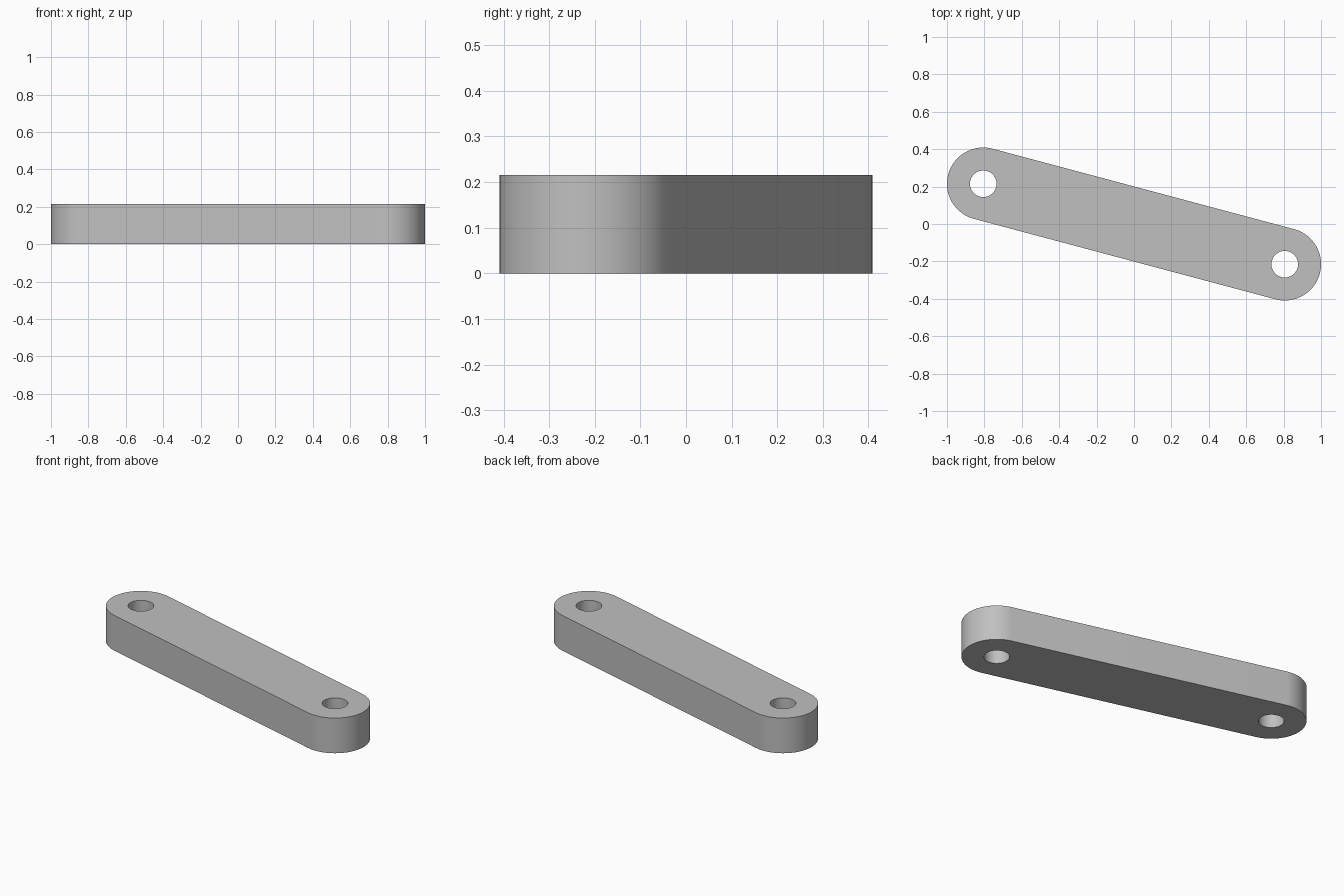
import bpy, bmesh
from math import atan2, cos, sin, pi, radians
from mathutils import Vector

cube = bpy.data.objects.get("Cube")
if cube:
    bpy.data.objects.remove(cube, do_unlink=True)

PIN = Vector((0.806, -0.215, 0))   # pin hole centre, mirrored through the origin
END_RADIUS, HOLE_RADIUS, HEIGHT = 0.194, 0.071, 0.215
STEPS = 48

grey = bpy.data.materials.new("plain grey")
grey.use_nodes = True
colour = (0.53, 0.53, 0.53, 1)
grey.diffuse_color = colour
grey.node_tree.nodes["Principled BSDF"].inputs["Base Color"].default_value = colour


def arc(centre, radius, start, sweep, count):
    """Evenly spaced points along an arc."""
    return [centre + radius * Vector((cos(start + sweep * i / count),
                                      sin(start + sweep * i / count), 0))
            for i in range(count)]


def add_loop(bm, points):
    verts = [bm.verts.new(p) for p in points]
    return [bm.edges.new((v, verts[i - 1])) for i, v in enumerate(verts)]


# Link outline: two half-round ends joined by straight sides
heading = atan2(PIN.y, PIN.x)
outline = []
for centre, angle in ((PIN, heading), (-PIN, heading + pi)):
    outline += arc(centre, END_RADIUS, angle - pi / 2, pi, STEPS)
    outline.append(centre + END_RADIUS * Vector((cos(angle + pi / 2), sin(angle + pi / 2), 0)))

# Plate with two pin holes, extruded to full thickness
bm = bmesh.new()
edges = add_loop(bm, outline)
for centre in (PIN, -PIN):
    edges += add_loop(bm, arc(centre, HOLE_RADIUS, 0, 2 * pi, STEPS))
bmesh.ops.triangle_fill(bm, edges=edges, use_beauty=True, use_dissolve=False)
result = bmesh.ops.extrude_face_region(bm, geom=bm.faces[:], use_keep_orig=True)
top = [g for g in result["geom"] if isinstance(g, bmesh.types.BMVert)]
bmesh.ops.translate(bm, verts=top, vec=(0, 0, HEIGHT))
bmesh.ops.recalc_face_normals(bm, faces=bm.faces[:])

mesh = bpy.data.meshes.new("link_bar")
bm.to_mesh(mesh)
bm.free()
mesh.materials.append(grey)
link = bpy.data.objects.new("link_bar", mesh)
bpy.context.collection.objects.link(link)

# Smooth walls with crisp rims
bpy.ops.object.select_all(action="DESELECT")
link.select_set(True)
bpy.context.view_layer.objects.active = link
bpy.ops.object.shade_smooth_by_angle(angle=radians(30))
